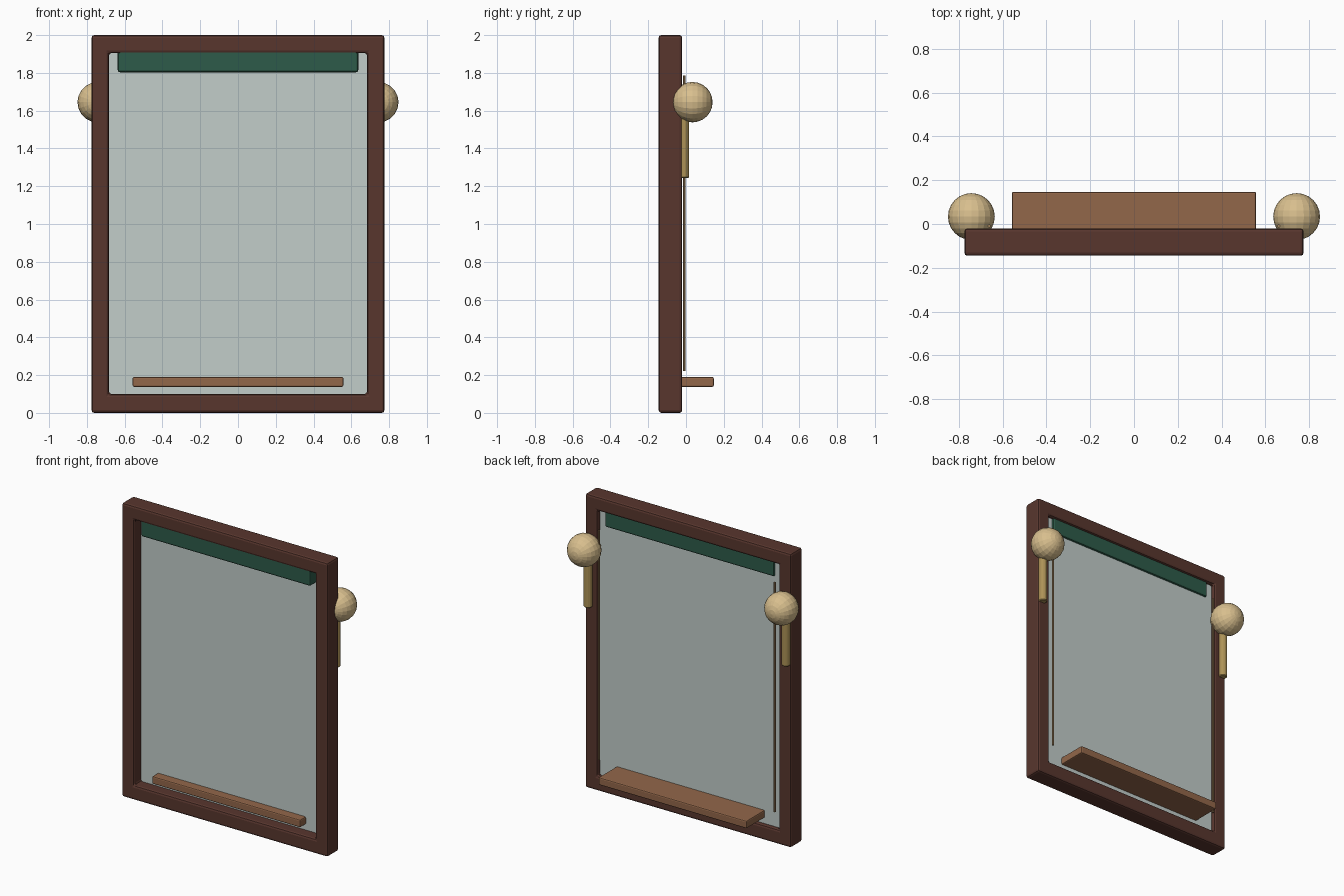
import bpy, bmesh, math
from mathutils import Matrix

if "Cube" in bpy.data.objects:
    bpy.data.objects.remove(bpy.data.objects["Cube"])


def mat(name, rgb):
    m = bpy.data.materials.new(name)
    m.diffuse_color = (*rgb, 1)
    m.use_nodes = True
    m.node_tree.nodes["Principled BSDF"].inputs["Base Color"].default_value = m.diffuse_color
    return m


DARK_WOOD = mat("dark wood", (0.098, 0.037, 0.027))
PANE = mat("pale pane", (0.54, 0.61, 0.59))
GREEN = mat("deep green", (0.027, 0.105, 0.067))
SHELF = mat("light brown", (0.29, 0.135, 0.068))
BALL = mat("pale tan", (0.69, 0.52, 0.27))
POST = mat("brass tan", (0.42, 0.29, 0.095))
ROD = mat("rod tan", (0.36, 0.23, 0.11))


def finish(name, bm, material, bevel=0.0, segments=2):
    bmesh.ops.recalc_face_normals(bm, faces=bm.faces)
    me = bpy.data.meshes.new(name)
    bm.to_mesh(me)
    bm.free()
    me.materials.append(material)
    ob = bpy.data.objects.new(name, me)
    bpy.context.collection.objects.link(ob)
    if bevel:
        mod = ob.modifiers.new("Bevel", "BEVEL")
        mod.width, mod.segments = bevel, segments
        mod.limit_method = "ANGLE"
    return ob


def box(name, x, y, z, material, bevel=0.0):
    bm = bmesh.new()
    size = [b - a for a, b in (x, y, z)]
    mid = [(a + b) / 2 for a, b in (x, y, z)]
    bmesh.ops.create_cube(bm, size=1, matrix=Matrix.Translation(mid) @ Matrix.Diagonal((*size, 1)))
    return finish(name, bm, material, bevel)


def upright(name, x, y, z0, z1, radius, sides, material, bevel=0.0):
    bm = bmesh.new()
    place = Matrix.Translation((x, y, (z0 + z1) / 2)) @ Matrix.Rotation(math.pi / sides, 4, "Z")
    bmesh.ops.create_cone(bm, cap_ends=True, segments=sides, radius1=radius,
                          radius2=radius, depth=z1 - z0, matrix=place)
    return finish(name, bm, material, bevel, 1)


# Rectangular frame: a ring of four quads, pushed back to give depth
bm = bmesh.new()
corners = [(-1, 0), (1, 0), (1, 1), (-1, 1)]
outer = [bm.verts.new((0.775 * sx, -0.145, 2.0 * t)) for sx, t in corners]
inner = [bm.verts.new((0.683 * sx, -0.145, 0.10 + 1.805 * t)) for sx, t in corners]
for i in range(4):
    j = (i + 1) % 4
    bm.faces.new((outer[i], outer[j], inner[j], inner[i]))
ext = bmesh.ops.extrude_face_region(bm, geom=bm.faces[:])
moved = [g for g in ext["geom"] if isinstance(g, bmesh.types.BMVert)]
bmesh.ops.translate(bm, verts=moved, vec=(0, 0.125, 0))
finish("frame", bm, DARK_WOOD, 0.014)

# Pane, top valance and sill shelf
box("pane", (-0.70, 0.70), (-0.068, -0.048), (0.08, 1.92), PANE)
box("valance", (-0.637, 0.637), (-0.135, -0.035), (1.803, 1.94), GREEN, 0.012)
box("shelf", (-0.558, 0.558), (-0.128, 0.147), (0.138, 0.19), SHELF, 0.008)

# Side fittings: ball on a short post, with a thin guide rod
for side, s in (("left", -1), ("right", 1)):
    bm = bmesh.new()
    place = Matrix.Translation((0.743 * s, 0.034, 1.645)) @ Matrix.Rotation(math.pi / 2, 4, "X")
    bmesh.ops.create_uvsphere(bm, u_segments=20, v_segments=12, radius=0.107, matrix=place)
    finish(side + "_ball", bm, BALL)
    upright(side + "_post", 0.745 * s, -0.011, 1.243, 1.60, 0.029, 8, POST, 0.005)
    upright(side + "_rod", 0.662 * s, -0.009, 0.222, 1.785, 0.007, 8, ROD)
